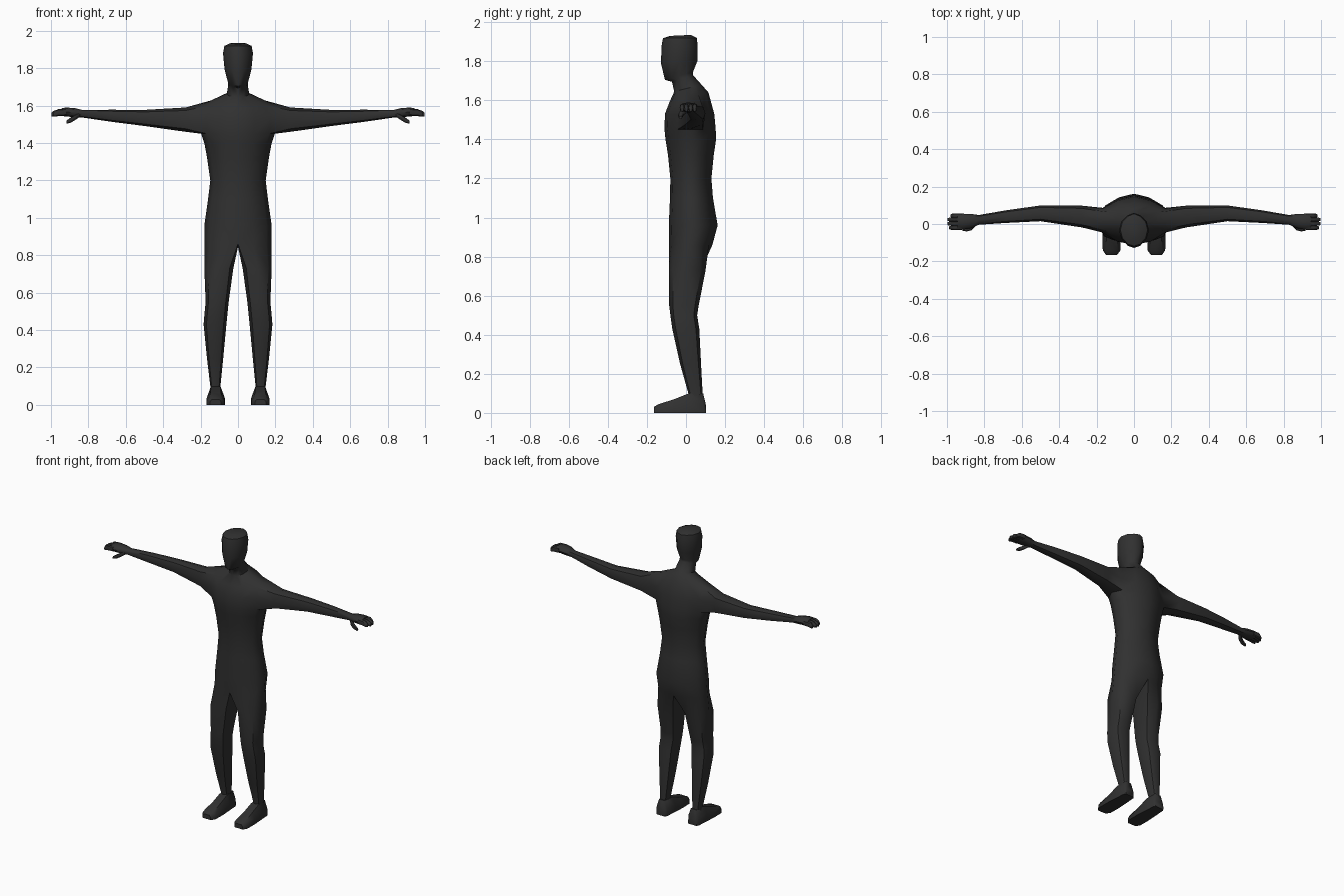
import bpy, bmesh, math

if "Cube" in bpy.data.objects:
    bpy.data.objects.remove(bpy.data.objects["Cube"])

skin = bpy.data.materials.new("charcoal")
skin.diffuse_color = (0.03, 0.03, 0.03, 1)
skin.use_nodes = True
skin.node_tree.nodes["Principled BSDF"].inputs["Base Color"].default_value = skin.diffuse_color

# unit octagon used for limb cross-sections
OCT = [(-.75, -.75), (0, -1), (.75, -.75), (1, 0), (.75, .75), (0, 1), (-.75, .75), (-1, 0)]


def bridge(bm, a, b, closed=True, skip=()):
    n = len(a)
    for i in range(n if closed else n - 1):
        if i not in skip:
            j = (i + 1) % n
            bm.faces.new((a[i], a[j], b[j], b[i]))


def loft(bm, rings, cap_start=True, cap_end=True):
    rows = [[bm.verts.new(p) for p in r] for r in rings]
    for a, b in zip(rows, rows[1:]):
        bridge(bm, a, b)
    if cap_start:
        bm.faces.new(rows[0])
    if cap_end:
        bm.faces.new(rows[-1])
    return rows


def finish(bm, name):
    bmesh.ops.recalc_face_normals(bm, faces=bm.faces)
    me = bpy.data.meshes.new(name)
    bm.to_mesh(me)
    bm.free()
    me.materials.append(skin)
    ob = bpy.data.objects.new(name, me)
    bpy.context.collection.objects.link(ob)
    mod = ob.modifiers.new("mirror", 'MIRROR')
    mod.use_clip = True
    bpy.ops.object.select_all(action='DESELECT')
    ob.select_set(True)
    bpy.context.view_layer.objects.active = ob
    bpy.ops.object.modifier_apply(modifier="mirror")
    bpy.ops.object.shade_smooth_by_angle(angle=math.radians(50))
    return ob


def arm_ring(x, yc, zc, ry, rz):
    return [(x, yc + u * ry, zc + v * rz) for u, v in OCT]


# ---- body: half torso, neck and head, with open arm hole and leg opening
FX = [0, .45, .85, 1, .85, .45, 0]
FT = [0, .06, .25, .5, .75, .92, 1]
rows = [  # half width, front y, front z, back y, back z
    (.18, -.088, .86, .135, .86),
    (.18, -.088, .96, .162, .96),
    (.16, -.082, 1.10, .138, 1.10),
    (.148, -.08, 1.20, .13, 1.20),
    (.165, -.092, 1.32, .142, 1.32),
    (.18, -.105, 1.40, .154, 1.40),
    (.197, -.11, 1.45, .152, 1.45),   # arm hole bottom
    (.20, -.108, 1.53, .145, 1.53),
    (.17, -.085, 1.59, .115, 1.64),   # arm hole top
    (.06, -.06, 1.645, .08, 1.68),
    (.052, -.072, 1.695, .035, 1.73),
    (.054, -.108, 1.705, .036, 1.745),
    (.072, -.128, 1.79, .058, 1.80),
    (.08, -.125, 1.88, .06, 1.88),
    (.073, -.118, 1.918, .055, 1.92),
    (.045, -.08, 1.93, .025, 1.935),
]
bm = bmesh.new()
grid = [[bm.verts.new((w * fx, yf + (yb - yf) * t, zf + (zb - zf) * t))
         for fx, t in zip(FX, FT)] for w, yf, zf, yb, zb in rows]
for i in range(len(grid) - 1):
    bridge(bm, grid[i], grid[i + 1], False, (2, 3) if i in (6, 7) else ())
bm.faces.new(grid[-1])

# arm grows from the shoulder hole
arm = [arm_ring(*r) for r in [
    (.28, .04, 1.525, .058, .065), (.50, .057, 1.534, .042, .043),
    (.68, .04, 1.546, .034, .032), (.83, .022, 1.556, .026, .02),
    (.87, .016, 1.562, .038, .024), (.92, .012, 1.566, .043, .024),
    (.945, .012, 1.565, .041, .02)]]
limb = loft(bm, arm, cap_start=False)
a, b, c = grid[6:9]
hole = [a[2], a[3], a[4], b[4], c[4], c[3], c[2], b[2]]
bm.verts.remove(b[3])
bridge(bm, hole, limb[0])

# leg grows from the hip row plus one crotch point
leg = []
for z, x0, x1, y0, y1 in [
        (.73, .025, .18, -.088, .10), (.55, .05, .173, -.086, .065),
        (.50, .055, .178, -.08, .057), (.43, .062, .184, -.07, .068),
        (.25, .079, .166, -.03, .077), (.10, .094, .148, .012, .085),
        (.05, .094, .148, .012, .085)]:
    leg.append([((x0 + x1) / 2 + u * (x1 - x0) / 2,
                 (y0 + y1) / 2 + v * (y1 - y0) / 2, z) for u, v in OCT])
limb = loft(bm, leg, cap_start=False)
crotch = bm.verts.new((0, .02, .845))
bridge(bm, grid[0] + [crotch], limb[0])
finish(bm, "body")

# ---- feet: sections from heel to toe
bm = bmesh.new()
foot = []
for y, x0, x1, h, inset in [
        (.102, .088, .15, .04, .008), (.088, .08, .158, .10, .018),
        (.01, .075, .163, .098, .018), (-.06, .07, .168, .07, .022),
        (-.14, .072, .167, .045, .015), (-.165, .09, .15, .03, .01)]:
    foot.append([(x0, y, 0), (x1, y, 0), (x1, y, h * .5),
                 (x1 - inset, y, h), (x0 + inset, y, h), (x0, y, h * .5)])
loft(bm, foot)
finish(bm, "feet")

# ---- fingers: four short tapered lofts
bm = bmesh.new()
for y, tip in [(-.02, .988), (.002, .998), (.024, .996), (.044, .982)]:
    loft(bm, [arm_ring(.92, y, 1.565, .012, .018),
              arm_ring(.96, y, 1.563, .012, .018),
              arm_ring(tip - .01, y, 1.556, .011, .015),
              arm_ring(tip, y, 1.552, .007, .009)])
finish(bm, "fingers")

# ---- thumbs
bm = bmesh.new()
loft(bm, [arm_ring(.845, .005, 1.552, .014, .012),
          arm_ring(.87, -.02, 1.537, .014, .014),
          arm_ring(.895, -.028, 1.522, .012, .014),
          arm_ring(.918, -.028, 1.511, .008, .008)])
finish(bm, "thumbs")
